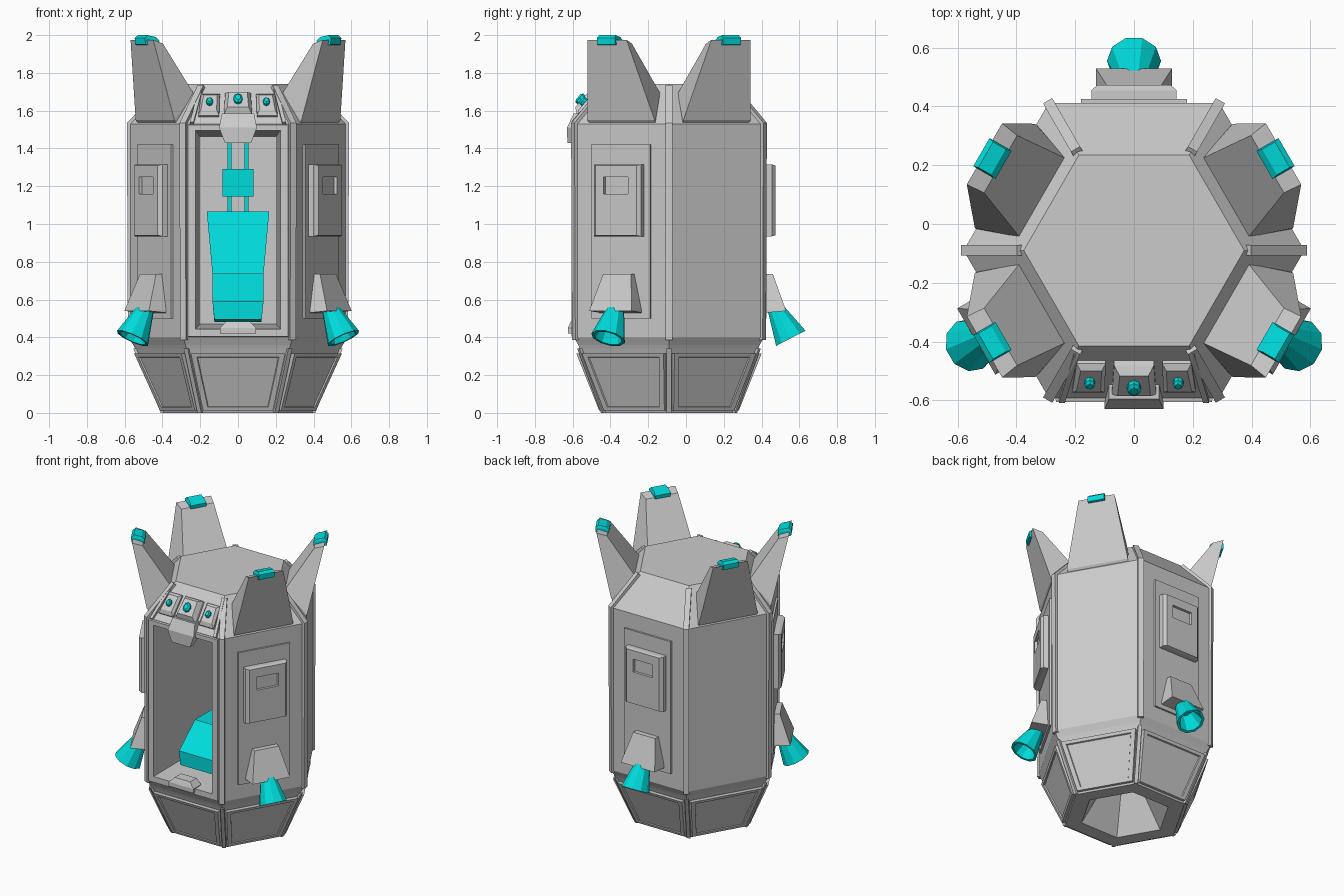
import bpy, bmesh, math
from mathutils import Vector

if "Cube" in bpy.data.objects:
    bpy.data.objects.remove(bpy.data.objects["Cube"])

CY = -0.09                      # hexagon axis offset in y
SIDES = (30, 90, 150, 210, 270, 330)
cyan = bpy.data.materials.new("cyan")
cyan.diffuse_color = (0.0, 0.72, 0.72, 1)
cyan.use_nodes = True
cyan.node_tree.nodes["Principled BSDF"].inputs["Base Color"].default_value = cyan.diffuse_color


def loft(name, rings, angle=270, mat=None):
    """Skin rings of (tangent, radius, z) points, in the frame of a hexagon side."""
    a = math.radians(angle)
    n, t = Vector((math.cos(a), math.sin(a), 0)), Vector((-math.sin(a), math.cos(a), 0))
    bm = bmesh.new()
    vs = [[bm.verts.new(Vector((0, CY, p[2])) + t * p[0] + n * p[1]) for p in r] for r in rings]
    k = len(vs[0])
    for r0, r1 in zip(vs, vs[1:]):
        for i in range(k):
            bm.faces.new((r0[i], r0[(i + 1) % k], r1[(i + 1) % k], r1[i]))
    bm.faces.new(vs[0])
    bm.faces.new(vs[-1])
    bmesh.ops.recalc_face_normals(bm, faces=bm.faces)
    me = bpy.data.meshes.new(name)
    bm.to_mesh(me)
    bm.free()
    ob = bpy.data.objects.new(name, me)
    bpy.context.collection.objects.link(ob)
    if mat:
        me.materials.append(mat)
    return ob


def upright(w0, w1, z0, z1, r):
    """Trapezoid ring facing outwards: half widths at bottom and top."""
    return [(-w0, r, z0), (w0, r, z0), (w1, r, z1), (-w1, r, z1)]


def flat(t0, t1, r0, r1, z, zo=None):
    """Level ring; zo is an optional different height on the outer edge."""
    zo = z if zo is None else zo
    return [(t0, r0, z), (t1, r0, z), (t1, r1, zo), (t0, r1, zo)]


def hexring(r, z):
    return [(r * math.cos(i * math.pi / 3 + math.pi / 2 + math.pi / 6),
             r * math.sin(i * math.pi / 3 + math.pi / 2 + math.pi / 6), z) for i in range(6)]


def cut(ob, cutter):
    m = ob.modifiers.new("cut", 'BOOLEAN')
    m.object, m.operation, m.solver = cutter, 'DIFFERENCE', 'EXACT'


# hull with hollow base, and cockpit opening
hull = loft("hull", [hexring(r, z) for r, z in
                     ((.13, .25), (.29, 0), (.40, 0), (.545, .34), (.555, .36),
                      (.58, .40), (.58, 1.53), (.375, 1.74))])
cavity = loft("cockpit_cutter", [upright(.235, .235, .44, 1.5, .7), upright(.225, .225, .445, 1.495, .5),
                                 upright(.2, .2, .47, 1.46, -.29)])
cavity.hide_render = True
cavity.hide_viewport = True
cut(hull, cavity)
frame = loft("door_frame", [upright(.27, .27, .40, 1.53, .49), upright(.265, .265, .405, 1.525, .516)])
cut(frame, cavity)

# ribs on the hexagon corners
for i in range(6):
    loft(f"corner_rib_{i}", [flat(-.018, .018, r - .04, r + .008, z, z + dz) for r, z, dz in
                             ((.575, .385, 0), (.58, 1.535, 0), (.39, 1.70, .035))], i * 60)
    loft(f"lower_rib_{i}", [flat(-.012, .012, r - .03, r + .004, z) for r, z in
                            ((.405, .0), (.55, .34))], i * 60)

# tapered skirt panels
for i, a in enumerate(SIDES):
    def skirt(w0, w1, z0, z1, d):
        base = lambda z: .347 + z * .4
        return [(-w0, base(z0) + d, z0), (w0, base(z0) + d, z0),
                (w1, base(z1) + d, z1), (-w1, base(z1) + d, z1)]
    loft(f"skirt_panel_{i}", [skirt(.185, .25, .012, .315, -.02), skirt(.185, .25, .012, .315, .018),
                              skirt(.16, .218, .03, .295, .018), skirt(.157, .213, .033, .292, .010)], a)

# four roof fins with cyan tips
for i, (a, s) in enumerate(((30, 1), (150, -1), (210, 1), (330, -1))):
    base = [(-.155, .36, 1.69), (.155, .36, 1.69), (.205, .507, 1.55), (-.205, .507, 1.55)]
    tip = [(-.085, .54, 1.955), (.14, .54, 1.955), (.15, .605, 1.975), (-.09, .605, 1.975)]
    sink = [(t * .95, r - .05, z - .06) for t, r, z in base]
    loft(f"fin_{i}", [[(t * s, r, z) for t, r, z in ring] for ring in (sink, base, tip)], a)
    c = .03 * s
    loft(f"fin_tip_{i}", [flat(c - .055, c + .055, .535, .615, 1.935, 1.95),
                          flat(c - .055, c + .055, .53, .617, 1.97, 1.985),
                          flat(c - .05, c + .05, .55, .60, 1.99, 2.0)], a, cyan)

# service panels, boxes, brackets and nozzles on three sides
for i, a in enumerate((90, 210, 330)):
    loft(f"side_panel_{i}", [upright(.18, .18, .5, 1.42, .49), upright(.18, .18, .5, 1.42, .515)], a)
    loft(f"equipment_box_{i}", [upright(.145, .145, .935, 1.315, .5), upright(.145, .145, .935, 1.315, .545),
                                upright(.125, .125, .94, 1.31, .563), upright(.075, .075, 1.16, 1.25, .563),
                                upright(.075, .075, 1.16, 1.25, .545)], a)
    loft(f"nozzle_bracket_{i}", [flat(-.13, .13, .49, .515, .54, .53), flat(-.13, .13, .491, .62, .545, .54),
                                 flat(-.085, .085, .5, .55, .735)], a)
    ax = Vector((0, .46, -.888))
    up = Vector((0, .888, .46))
    rings = []
    for d, r in ((0, .045), (.18, .092), (.18, .075), (.07, .04)):
        c = Vector((0, .562, .555)) + ax * d
        rings.append([tuple(c + up * (r * math.sin(k * math.tau / 10)) +
                            Vector((r * math.cos(k * math.tau / 10), 0, 0))) for k in range(10)])
    loft(f"nozzle_{i}", rings, a, cyan)


# console blocks and buttons on the sloped front
def slope(t, s, h):
    return (t, .507 - .655 * s + .755 * h, 1.53 + .755 * s + .655 * h)


def pad(w0, w1, c0, c1, s0, s1, h):
    return [slope(c0 - w0, s0, h), slope(c0 + w0, s0, h), slope(c1 + w1, s1, h), slope(c1 - w1, s1, h)]


for name, c, w, h in (("left", -.155, .055, .028), ("middle", 0, .075, .05), ("right", .155, .055, .028)):
    lean = c * .94
    loft(f"console_{name}", [pad(w, w * .9, c, lean, .05, .20, -.02), pad(w, w * .9, c, lean, .05, .20, h * .4),
                             pad(w * .75, w * .65, c, lean, .075, .18, h)])
    k = .024 if c == 0 else .018
    loft(f"button_{name}", [[slope(c * .97 + f * k * math.cos(j * math.pi / 4),
                                   .125 + f * k * 1.3 * math.sin(j * math.pi / 4), hh) for j in range(8)]
                            for f, hh in ((1, h - .01), (1, h + .015), (.6, h + .024))], mat=cyan)
for s in (-1, 1):
    loft(f"console_edge_{s}", [[slope(s * .255, 0, h), slope(s * .235, 0, h), slope(s * .185, .25, h),
                                slope(s * .205, .25, h)] for h in (-.02, .015)])

# hood above the opening and step below it
loft("hood", [flat(-.07, .07, .5, .538, 1.43), flat(-.1, .1, .46, .54, 1.51),
              flat(-.085, .085, .42, .505, 1.585)])
loft("step", [flat(-.095, .095, .45, .535, .42), flat(-.095, .095, .45, .535, .45),
              flat(-.06, .06, .45, .52, .485)])

# seat, backrest, headrest and rails
loft("seat", [upright(.125, .135, .495, .59, .365), upright(.125, .135, .48, .74, .19),
              upright(.125, .135, .48, .74, -.2)], mat=cyan)
loft("backrest", [flat(-.135, .135, -.2, -.04, .735), flat(-.165, .165, -.26, -.13, 1.065)], mat=cyan)
loft("headrest", [flat(-.082, .082, -.26, -.18, 1.145), flat(-.082, .082, -.26, -.18, 1.29)], mat=cyan)
for s in (-1, 1):
    loft(f"seat_rail_{s}", [flat(s * .045 - .01, s * .045 + .01, -.28, -.23, z) for z in (1.0, 1.43)], mat=cyan)
